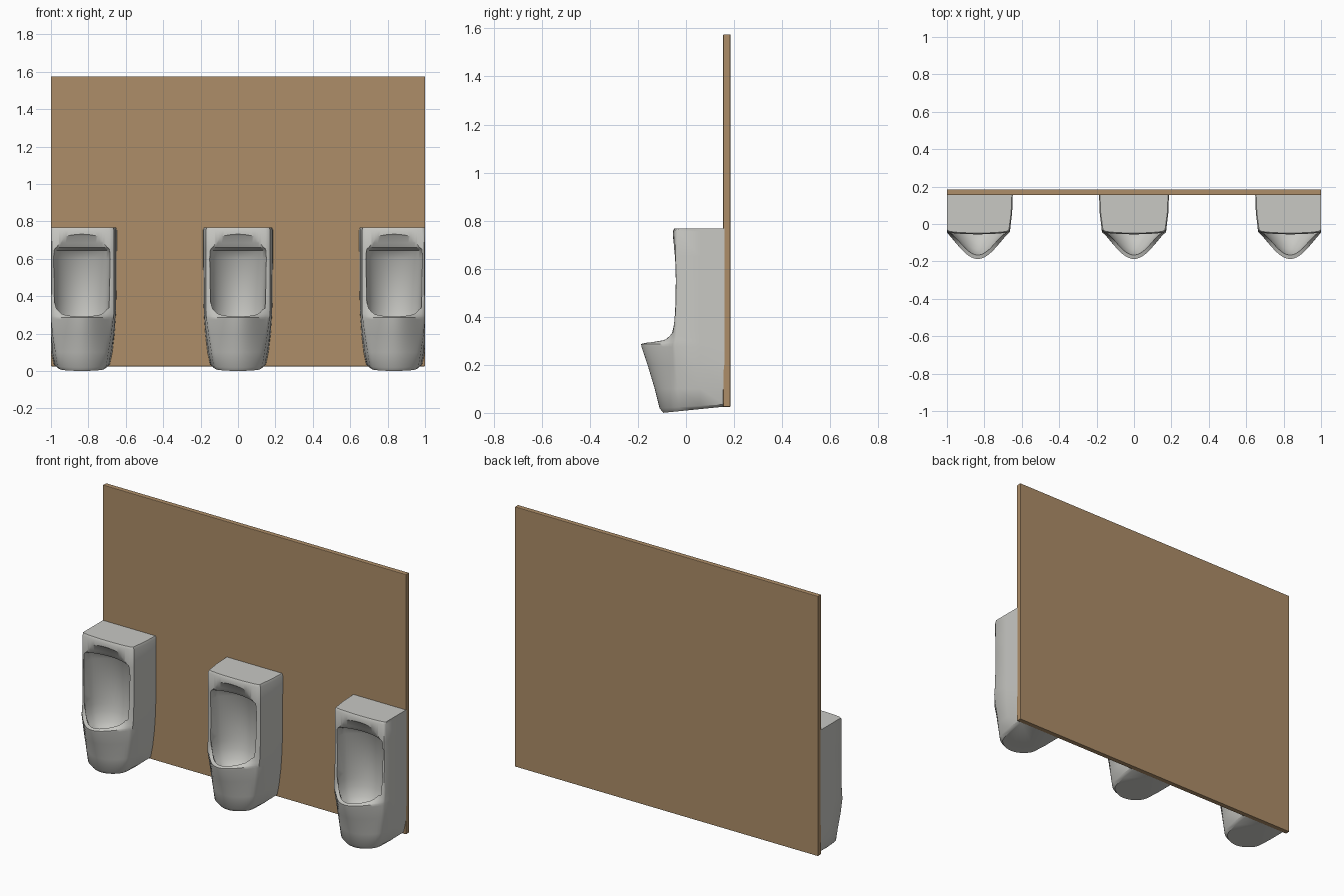
import bpy, bmesh, math

if "Cube" in bpy.data.objects:
    bpy.data.objects.remove(bpy.data.objects["Cube"])


def material(name, rgb):
    m = bpy.data.materials.new(name)
    m.diffuse_color = (*rgb, 1)
    m.use_nodes = True
    m.node_tree.nodes["Principled BSDF"].inputs["Base Color"].default_value = m.diffuse_color
    return m


ceramic = material("pale_grey_ceramic", (0.58, 0.58, 0.55))
board = material("tan_board", (0.42, 0.27, 0.14))
N = 14


def curve(w, y0, y1, p):
    """Half curve running from the side (w, y0) to the centre line (0, y1)."""
    return [(w * (1 - i / N), y0 + (y1 - y0) * math.sin(math.pi / 2 * i / N) ** p)
            for i in range(N + 1)]


def loft(name, rows):
    """Stack mirrored half outlines; each row is (z, tilt, half outline)."""
    bm = bmesh.new()
    loops = []
    for z, tilt, half in rows:
        full = half + [(-x, y) for x, y in half[-2:0:-1]]
        loops.append([bm.verts.new((x, y, z + tilt * (y + 0.1))) for x, y in full])
    n = len(loops[0])
    for a, b in zip(loops, loops[1:]):
        for i in range(n):
            j = (i + 1) % n
            bm.faces.new((a[i], a[j], b[j], b[i]))
    bm.faces.new(loops[0][::-1])
    bm.faces.new(loops[-1])
    bmesh.ops.recalc_face_normals(bm, faces=bm.faces)
    me = bpy.data.meshes.new(name)
    bm.to_mesh(me)
    bm.free()
    ob = bpy.data.objects.new(name, me)
    bpy.context.collection.objects.link(ob)
    me.materials.append(ceramic)
    return ob


def activate(ob):
    bpy.ops.object.select_all(action='DESELECT')
    ob.select_set(True)
    bpy.context.view_layer.objects.active = ob


# Urinal shell: z, tilt, back half width, front half width, side end y, front y, roundness
shell = [
    (0.000, 0.10, 0.135, 0.115, -0.020, -0.095, 0.60),
    (0.020, 0.06, 0.150, 0.130, -0.030, -0.110, 0.65),
    (0.100, 0, 0.163, 0.142, -0.035, -0.130, 0.80),
    (0.200, 0, 0.175, 0.158, -0.040, -0.160, 1.00),
    (0.275, 0, 0.180, 0.168, -0.045, -0.185, 1.15),
    (0.287, 0, 0.181, 0.169, -0.045, -0.187, 1.20),
    (0.292, 0, 0.181, 0.170, -0.045, -0.165, 1.15),
    (0.305, 0, 0.182, 0.171, -0.043, -0.120, 1.00),
    (0.330, 0, 0.183, 0.172, -0.040, -0.085, 0.80),
    (0.370, 0, 0.184, 0.172, -0.037, -0.063, 0.50),
    (0.430, 0, 0.185, 0.172, -0.035, -0.052, 0.35),
    (0.550, 0, 0.186, 0.172, -0.035, -0.048, 0.35),
    (0.650, 0, 0.187, 0.172, -0.035, -0.053, 0.35),
    (0.755, 0, 0.187, 0.172, -0.035, -0.055, 0.35),
    (0.768, 0, 0.182, 0.166, -0.030, -0.048, 0.35),
]
urinal = loft("urinal_middle", [
    (z, t, [(0, 0.16), (wb, 0.16), ((wb + wf) / 2 + 0.004, 0.06)] + curve(wf, ys, yf, p))
    for z, t, wb, wf, ys, yf, p in shell])

# Bowl cavity: z, half width, widest y, back y, front y, front roundness
cavity = [
    (0.170, 0.050, -0.030, 0.000, -0.050, 0.8),
    (0.190, 0.090, -0.030, 0.040, -0.090, 0.9),
    (0.230, 0.125, -0.035, 0.070, -0.135, 1.0),
    (0.285, 0.142, -0.040, 0.085, -0.165, 1.2),
    (0.330, 0.146, -0.040, 0.090, -0.170, 1.0),
    (0.370, 0.147, -0.045, 0.092, -0.250, 0.4),
    (0.600, 0.153, -0.050, 0.085, -0.250, 0.4),
    (0.645, 0.153, -0.060, 0.050, -0.250, 0.4),
    (0.660, 0.153, -0.070, -0.015, -0.250, 0.4),
    (0.685, 0.152, -0.080, -0.030, -0.250, 0.4),
    (0.720, 0.150, -0.080, -0.045, -0.250, 0.4),
    (0.738, 0.135, -0.090, -0.060, -0.250, 0.4),
]
cutter = loft("bowl_cutter", [
    (z, 0, curve(w, ys, b, 0.5)[::-1] + curve(w, ys, f, p)[1:])
    for z, w, ys, b, f, p in cavity])
cutter.hide_render = True

activate(urinal)
cut = urinal.modifiers.new("bowl", 'BOOLEAN')
cut.operation = 'DIFFERENCE'
cut.solver = 'EXACT'
cut.object = cutter
bpy.ops.object.modifier_apply(modifier="bowl")
bpy.data.objects.remove(cutter)

# Outer urinals, trimmed flush with the ends of the wall
units = [urinal]
for name, cx in (("urinal_left", -0.835), ("urinal_right", 0.835)):
    ob = bpy.data.objects.new(name, urinal.data.copy())
    bpy.context.collection.objects.link(ob)
    for v in ob.data.vertices:
        v.co.x = max(-1, min(1, v.co.x + cx))
    units.append(ob)
for ob in units:
    activate(ob)
    bpy.ops.object.shade_smooth_by_angle(angle=math.radians(38))

# Wall panel
bpy.ops.mesh.primitive_cube_add(size=1, location=(0, 0.17, 0.8))
wall = bpy.context.object
wall.name = "wall_panel"
wall.scale = (2, 0.03, 1.55)
bpy.ops.object.transform_apply(location=False, rotation=False, scale=True)
wall.data.materials.append(board)
bev = wall.modifiers.new("soft_edges", 'BEVEL')
bev.width = 0.003
bev.segments = 2
